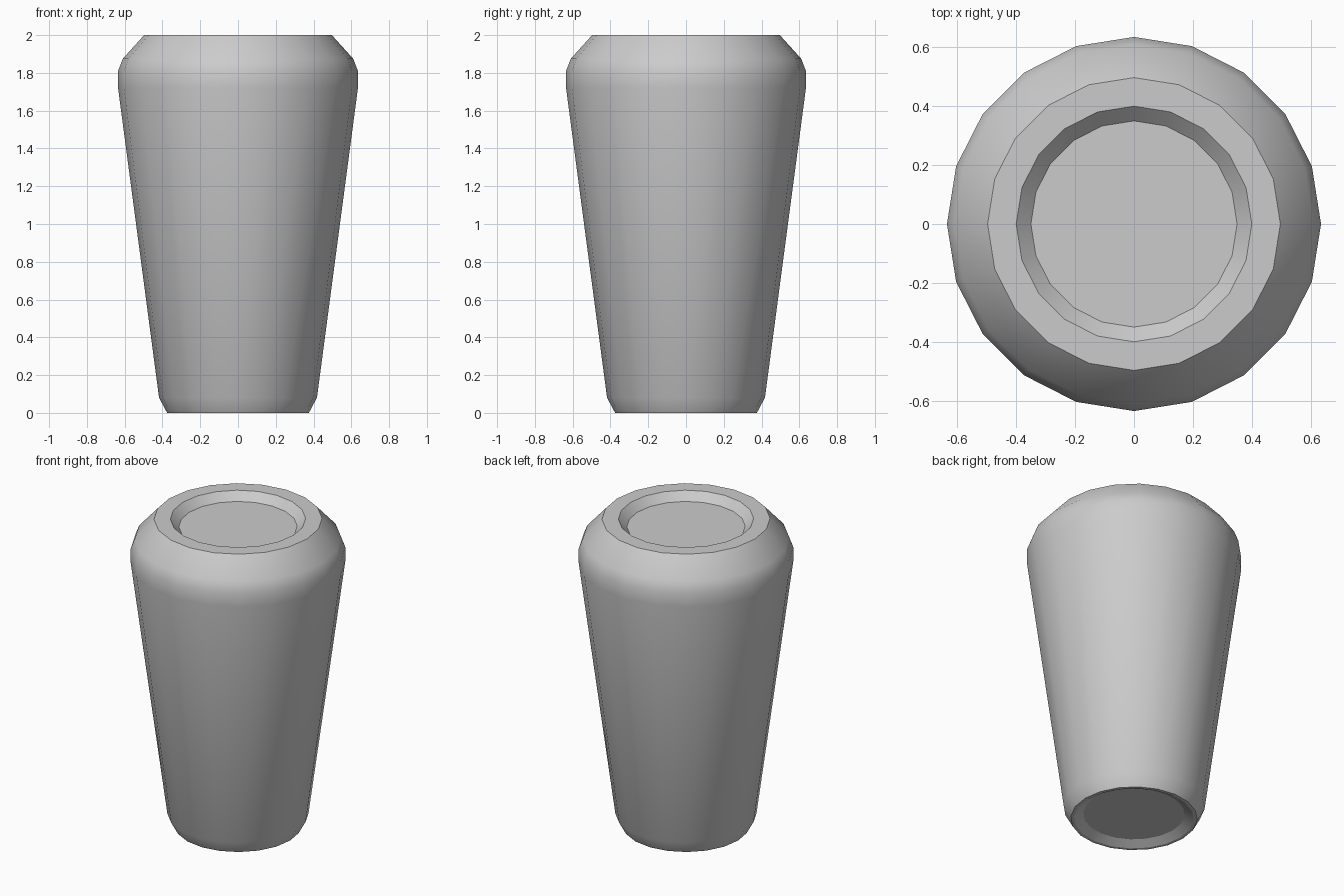
import bpy, bmesh, math

if "Cube" in bpy.data.objects:
    bpy.data.objects.remove(bpy.data.objects["Cube"])

SIDES = 20

# (radius, height) from the recessed underside, up the outside, into the top recess
PROFILE = [(0.30, 0.03), (0.355, 0.0), (0.375, 0.0), (0.418, 0.08),
           (0.635, 1.72), (0.635, 1.81), (0.61, 1.875), (0.497, 2.0),
           (0.40, 2.0), (0.35, 1.95)]


def lathe(name, profile, sides):
    bm = bmesh.new()
    rings = []
    for r, z in profile:
        rings.append([bm.verts.new((r * math.cos(2 * math.pi * i / sides),
                                    r * math.sin(2 * math.pi * i / sides), z))
                      for i in range(sides)])
    for a, b in zip(rings, rings[1:]):
        for i in range(sides):
            j = (i + 1) % sides
            bm.faces.new((a[i], a[j], b[j], b[i]))
    # Flat caps at the bottom of each recess
    bm.faces.new(rings[0][::-1])
    bm.faces.new(rings[-1])
    mesh = bpy.data.meshes.new(name)
    bm.to_mesh(mesh)
    bm.free()
    obj = bpy.data.objects.new(name, mesh)
    bpy.context.collection.objects.link(obj)
    return obj


# Tapered body with chamfered ends
body = lathe("tapered_body", PROFILE, SIDES)
bpy.context.view_layer.objects.active = body
body.select_set(True)
bpy.ops.object.shade_smooth_by_angle(angle=math.radians(28))
